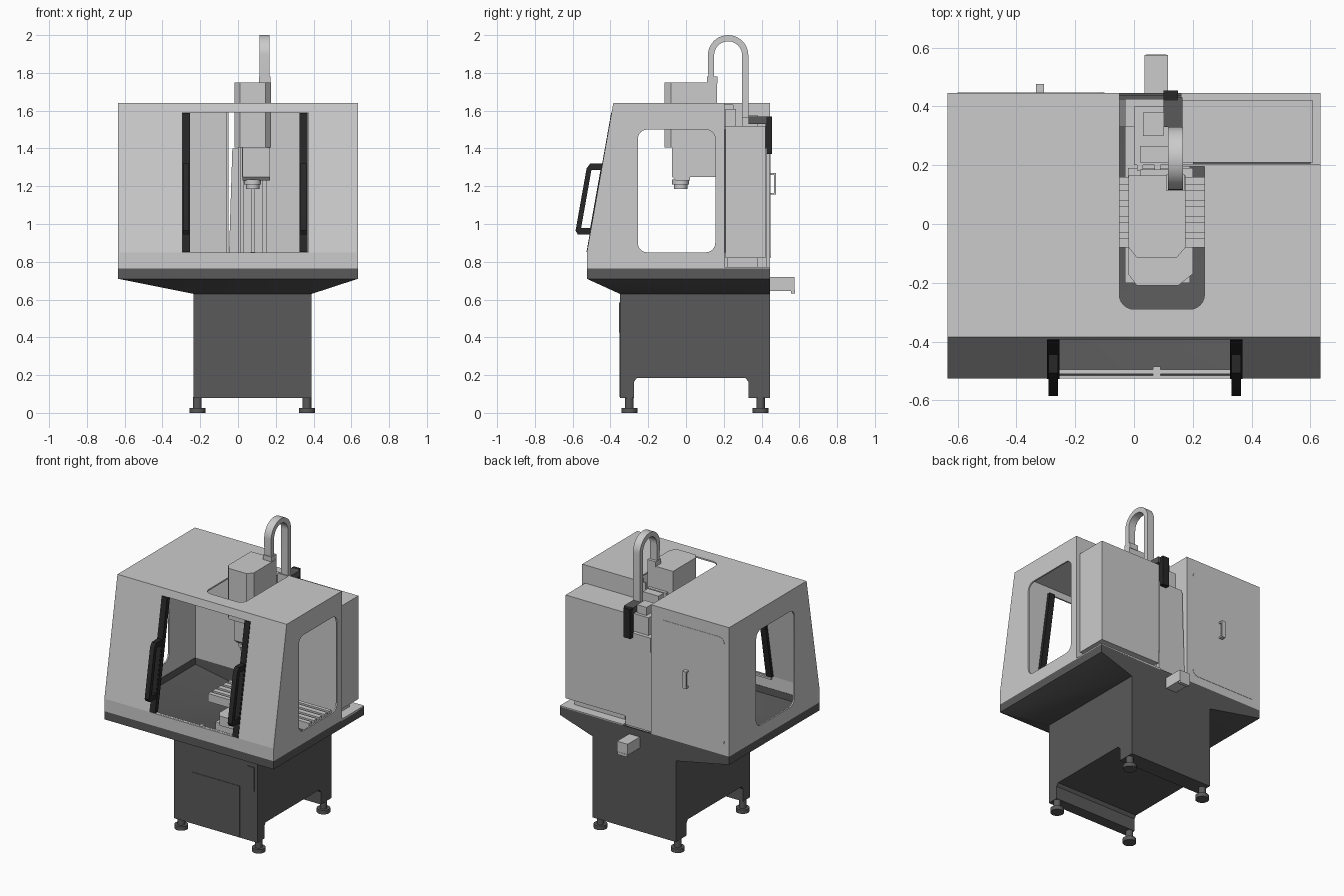
import bpy, bmesh, math
from mathutils import Matrix, Vector

if "Cube" in bpy.data.objects:
    bpy.data.objects.remove(bpy.data.objects["Cube"])

def material(name, v):
    m = bpy.data.materials.new(name)
    m.diffuse_color = (v, v, v, 1)
    m.use_nodes = True
    m.node_tree.nodes["Principled BSDF"].inputs["Base Color"].default_value = m.diffuse_color
    return m

DARK, BLACK = material("dark_grey", 0.1), material("black", 0.02)
AXES = {'x': ((0, 1, 0), (0, 0, 1), (1, 0, 0)),
        'y': ((1, 0, 0), (0, 0, 1), (0, -1, 0)),
        'z': ((1, 0, 0), (0, 1, 0), (0, 0, 1))}

def add(name, me, mat=None):
    ob = bpy.data.objects.new(name, me)
    bpy.context.collection.objects.link(ob)
    if mat:
        me.materials.clear()
        me.materials.append(mat)
    for p in me.polygons:
        p.use_smooth = True
    me.set_sharp_from_angle(angle=math.radians(30))
    return ob

def prism(name, axis, loops, lo, hi, mat=None, lean=0):
    """Extrude outline loops (extra loops are holes) along a world axis from lo to hi."""
    cu = bpy.data.curves.new("outline", 'CURVE')
    cu.dimensions, cu.fill_mode, cu.extrude = '2D', 'BOTH', (hi - lo) / 2
    for pts in loops:
        s = cu.splines.new('POLY')
        s.points.add(len(pts) - 1)
        for p, q in zip(s.points, pts):
            p.co = (q[0], q[1], 0, 1)
        s.use_cyclic_u = True
    tmp = bpy.data.objects.new("tmp", cu)
    bpy.context.collection.objects.link(tmp)
    dg = bpy.context.evaluated_depsgraph_get()
    me = bpy.data.meshes.new_from_object(tmp.evaluated_get(dg))
    bpy.data.objects.remove(tmp)
    bpy.data.curves.remove(cu)
    u, v, w = (Vector(a) for a in AXES[axis])
    m = Matrix((u, v, w)).transposed().to_4x4()
    m.translation = Vector([abs(c) for c in w]) * (lo + hi) / 2
    me.transform(m)
    bm = bmesh.new()
    bm.from_mesh(me)
    bmesh.ops.remove_doubles(bm, verts=bm.verts, dist=1e-5)
    bmesh.ops.recalc_face_normals(bm, faces=bm.faces)
    for vert in bm.verts:
        vert.co.y += lean * (vert.co.z - 0.85)
    bm.to_mesh(me)
    bm.free()
    return add(name, me, mat)

def rect(a, b, c, d, r=0, n=6):
    if not r:
        return [(a, b), (c, b), (c, d), (a, d)]
    pts = []
    for k, (x, y) in enumerate([(c - r, d - r), (a + r, d - r), (a + r, b + r), (c - r, b + r)]):
        pts += arc(x, y, r, 90 * k, 90 * k + 90, n)
    return pts

def arc(x, y, r, a0, a1, n):
    return [(x + r * math.cos(math.radians(a0 + (a1 - a0) * i / n)),
             y + r * math.sin(math.radians(a0 + (a1 - a0) * i / n))) for i in range(n + 1)]

def box(name, x0, x1, y0, y1, z0, z1, mat=None, lean=0):
    return prism(name, 'y', [rect(x0, z0, x1, z1)], y0, y1, mat, lean)

def disc(name, x, y, r, z0, z1, mat=None):
    return prism(name, 'z', [arc(x, y, r, 0, 345, 23)], z0, z1, mat)

# Stand with arched sides, door panel, latch plate and levelling feet
prism("stand", 'x', [[(-.35, .08), (-.275, .08), (-.275, .165), (-.26, .185), (.315, .185),
      (.33, .165), (.33, .08), (.445, .08), (.445, .635), (-.35, .635)]], -.235, .39, DARK)
box("stand_door", -.1, .26, -.353, -.349, .085, .43, DARK)
box("latch_plate", .32, .37, -.356, -.349, .425, .585, DARK)
for i, (x, y) in enumerate([(-.215, -.3), (.365, -.3), (-.215, .395), (.365, .395)]):
    disc(f"foot_pad_{i}", x, y, .042, 0, .027, DARK)
    disc(f"foot_stem_{i}", x, y, .023, .025, .085, DARK)

# Chip tray: one shell lofted through rectangles, inside floor to underside
bm = bmesh.new()
rings = []
for x0, y0, x1, y1, z in [(-.225, -.34, .38, .435, .645), (-.623, -.513, .623, .435, .72),
                          (-.623, -.513, .623, .435, .765), (-.635, -.525, .635, .445, .765),
                          (-.635, -.525, .635, .445, .71), (-.235, -.35, .39, .445, .63)]:
    rings.append([bm.verts.new((x, y, z)) for x, y in rect(x0, y0, x1, y1)])
for a, b in zip(rings, rings[1:]):
    for i in range(4):
        j = (i + 1) % 4
        bm.faces.new((a[i], a[j], b[j], b[i]))
bm.faces.new(rings[0])
bm.faces.new(rings[-1][::-1])
bmesh.ops.recalc_face_normals(bm, faces=bm.faces)
tray = bpy.data.meshes.new("chip_tray")
bm.to_mesh(tray)
bm.free()
add("chip_tray", tray, DARK)
box("rear_deck", .16, .635, .2, .445, .76, .772)

# Enclosure sheet panels
LEAN = .14 / .79
window = rect(-.255, .85, .155, 1.5, .05)
for name, x, back in (("left_side", -.635, .445), ("right_side", .625, .205)):
    prism(name, 'x', [[(-.525, .765), (back, .765), (back, 1.64), (-.385, 1.64), (-.525, .85)],
                      window], x, x + .01)
box("front_sill", -.635, .635, -.525, -.515, .765, .85)
prism("front_panel", 'y', [[(-.635, .85), (-.295, .85), (-.295, 1.59), (.37, 1.59), (.37, .85),
      (.635, .85), (.635, 1.64), (-.635, 1.64)]], -.525, -.515, None, LEAN)
prism("roof", 'z', [[(-.635, -.385), (.635, -.385), (.635, .205), (.24, .205)]
      + arc(.19, -.24, .05, 0, -90, 6) + arc(0, -.24, .05, 270, 180, 6)
      + [(-.05, .445), (-.635, .445)]], 1.63, 1.64)
box("back_left_panel", -.635, -.05, .435, .445, .765, 1.64)
box("back_right_panel", .16, .635, .195, .205, .765, 1.64)
box("well_wall", -.06, -.05, .25, .445, .765, 1.64)
prism("back_door", 'y', [rect(-.6, .82, -.1, 1.56, .04)], .444, .447)
prism("back_door_handle", 'x', [[(.445, 1.155), (.477, 1.155), (.477, 1.27), (.445, 1.27),
      (.445, 1.26), (.467, 1.26), (.467, 1.165), (.445, 1.165)]], -.333, -.307)

# Door edge rails and pull handles, leaning with the front
for side, x in (("left", -.275), ("right", .3475)):
    box(f"{side}_door_rail", x - .021, x + .021, -.527, -.495, .852, 1.588, BLACK, LEAN)
    prism(f"{side}_door_handle", 'x',
          [[(-.52, .945), (-.59, .945), (-.605, .965), (-.605, 1.295), (-.59, 1.32), (-.52, 1.32)],
           rect(-.578, .98, -.53, 1.285)], x - .016, x + .016, BLACK, LEAN)
box("door_track", -.29, .36, -.51, -.495, .835, .848)
box("track_stop", .065, .09, -.515, -.485, .835, .852)

# Electrical cabinet at the back right
prism("electrical_cabinet", 'z', [rect(.15, .21, .61, .42)], .82, 1.52)
box("cabinet_foot", .19, .57, .22, .38, .77, .822)
box("cabinet_joint", .2, .6, .204, .212, .85, 1.5, DARK)

# Machine bed, saddle and slotted table
box("bed", -.03, .19, -.2, .4, .64, .73)
prism("saddle", 'z', [[(-.02, -.17), (.01, -.21), (.15, -.21), (.2, -.17), (.2, .19),
                       (-.02, .19)]], .72, .785)
slots = []
for y in (-.05, .005, .06, .115):
    slots += [(y, .84), (y, .82), (y + .02, .82), (y + .02, .84)]
prism("table", 'x', [[(-.08, .84)] + slots + [(.16, .84), (.16, .785), (-.08, .785)]], -.17, .59)

# Column with guide rails and tapered rear housing
box("column", 0, .16, .2, .4, .73, 1.52)
for i, x in enumerate((.01, .07, .13)):
    box(f"column_rail_{i}", x, x + .02, .182, .202, .8, 1.52)
prism("column_rear", 'y', [[(-.05, .765), (.155, .765), (.15, 1.4), (-.03, 1.4)]], .33, .425)
box("column_cap", .02, .14, .21, .265, 1.5, 1.61)
box("drive_motor", .03, .1, .3, .38, 1.5, 1.575)
box("chain_anchor", .1, .15, .42, .455, 1.37, 1.57, BLACK)
box("chain_bracket_rear", .1, .165, .33, .43, 1.53, 1.57, DARK)
box("rear_drain_box", .035, .115, .44, .575, .645, .72)
box("rear_drain_lip", .04, .11, .555, .577, .632, .65)

# Spindle head
prism("head_cover", 'z', [[(-.018, .165), (-.018, -.08), (.01, -.115), (.145, -.115),
      (.175, -.08), (.175, .165)]], 1.405, 1.75)
prism("head_body", 'x', [[(-.075, 1.41), (-.075, 1.25), (-.055, 1.23), (.02, 1.23), (.02, 1.25),
      (.155, 1.25), (.155, 1.41)]], .025, .17)
box("head_slide", .02, .16, .15, .186, 1.25, 1.6)
disc("spindle_collar", .078, -.028, .045, 1.21, 1.235)
disc("spindle_nose", .078, -.028, .035, 1.185, 1.215)

# Cable chain looping from head to column
prism("cable_chain", 'x', [[(.118, 1.78)] + arc(.223, 1.893, .107, 180, 0, 20)
      + [(.33, 1.565), (.297, 1.565)] + arc(.223, 1.893, .074, 0, 180, 20) + [(.149, 1.78)]],
      .115, .167)
box("chain_bracket_front", .11, .172, .112, .168, 1.745, 1.782)
